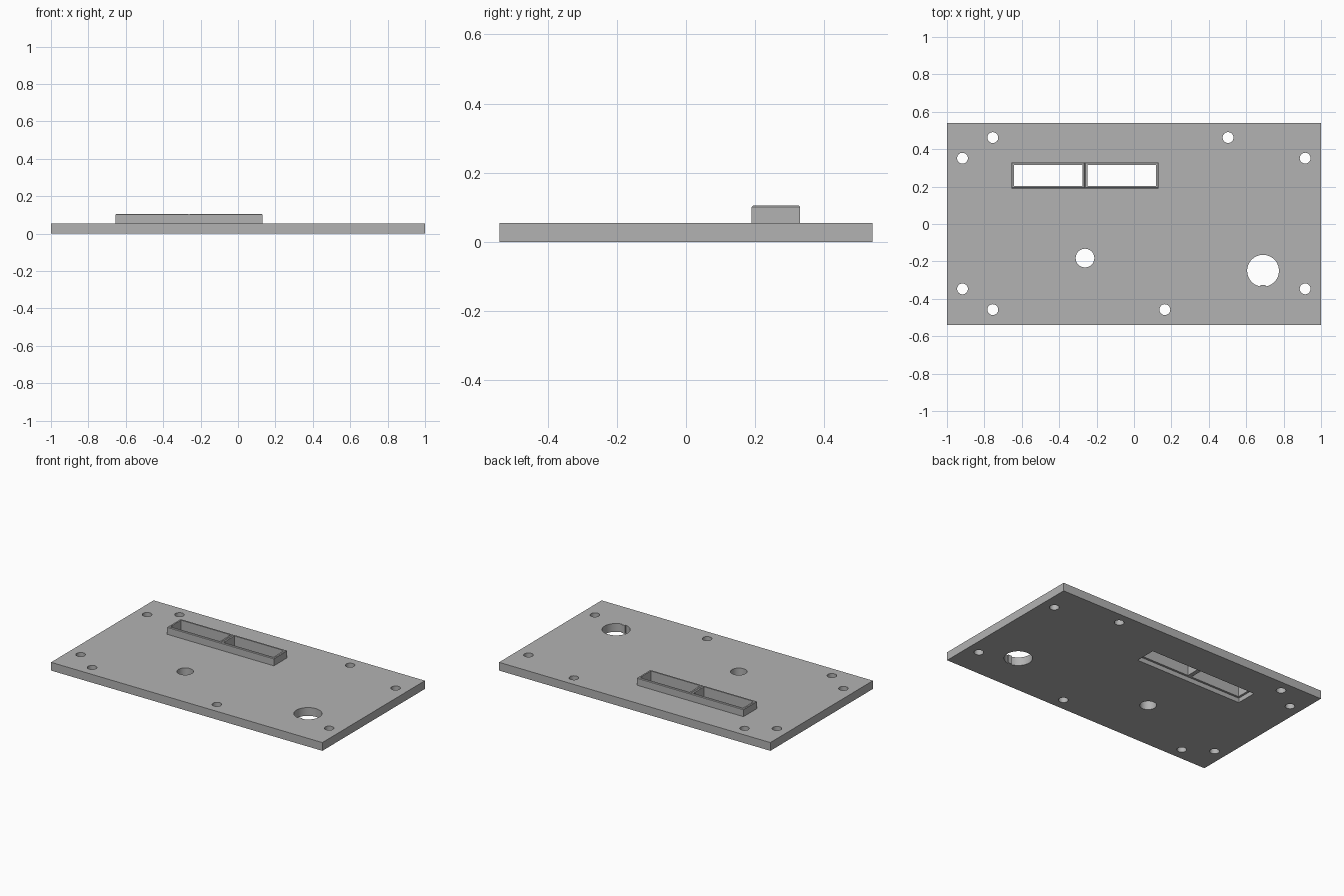
import bpy
import bmesh
from math import sin, cos, pi, asin

cube = bpy.data.objects.get("Cube")
if cube:
    bpy.data.objects.remove(cube, do_unlink=True)

# Plain grey plastic
grey = bpy.data.materials.new("grey_plastic")
grey.use_nodes = True
colour = (0.448, 0.448, 0.448, 1)
grey.diffuse_color = colour
grey.node_tree.nodes["Principled BSDF"].inputs["Base Color"].default_value = colour

HALF_X, HALF_Y, THICK = 1.0, 0.54, 0.055
SLOT_X = (-0.655, -0.262, 0.131)
SLOT_Y = (0.19, 0.33)


def make_object(name, bm):
    bmesh.ops.recalc_face_normals(bm, faces=bm.faces)
    mesh = bpy.data.meshes.new(name)
    bm.to_mesh(mesh)
    bm.free()
    mesh.materials.append(grey)
    obj = bpy.data.objects.new(name, mesh)
    bpy.context.collection.objects.link(obj)
    return obj


def rectangle(x0, x1, y0, y1):
    return [(x0, y0), (x1, y0), (x1, y1), (x0, y1)]


def circle(x, y, r, key=0, depth=0, steps=32):
    """Round outline; a key adds a small rib at its -y side."""
    gap = asin(key / r)
    sweep = 2 * pi - 2 * gap
    count = steps + 1 if key else steps
    pts = [(x + r * cos(-pi / 2 + gap + sweep * i / steps),
            y + r * sin(-pi / 2 + gap + sweep * i / steps)) for i in range(count)]
    if key:
        pts += [(x - key, y - r + depth), (x + key, y - r + depth)]
    return pts


def add_prism(bm, outline, z0, z1):
    low = [bm.verts.new((x, y, z0)) for x, y in outline]
    high = [bm.verts.new((x, y, z1)) for x, y in outline]
    bm.faces.new(low[::-1])
    bm.faces.new(high)
    n = len(outline)
    for i in range(n):
        j = (i + 1) % n
        bm.faces.new((low[i], low[j], high[j], high[i]))


# Base plate
bm = bmesh.new()
add_prism(bm, rectangle(-HALF_X, HALF_X, -HALF_Y, HALF_Y), 0, THICK)
plate = make_object("base_plate", bm)

# Cutter: screw holes, shaft hole, keyed hole and display slot
screws = [(-0.917, 0.352), (0.915, 0.352), (-0.917, -0.347), (0.915, -0.347),
          (-0.755, 0.462), (0.503, 0.462), (-0.755, -0.458), (0.165, -0.458)]
outlines = [circle(x, y, 0.029) for x, y in screws]
outlines.append(circle(-0.262, -0.182, 0.05))
outlines.append(circle(0.69, -0.25, 0.085, key=0.013, depth=0.009, steps=48))
outlines.append(rectangle(SLOT_X[0], SLOT_X[2], *SLOT_Y))
bm = bmesh.new()
for outline in outlines:
    add_prism(bm, outline, -0.1, 0.2)
cutter = make_object("hole_cutter", bm)
cutter.hide_render = True

cut = plate.modifiers.new("holes", "BOOLEAN")
cut.operation = "DIFFERENCE"
cut.solver = "EXACT"
cut.object = cutter
bpy.context.view_layer.update()
graph = bpy.context.evaluated_depsgraph_get()
plate_mesh = bpy.data.meshes.new_from_object(plate.evaluated_get(graph))
plate.modifiers.clear()
plate.data = plate_mesh
bpy.data.objects.remove(cutter, do_unlink=True)

# Two raised display frames, seated in the slot above a recessed underside
WALL, BEVEL, LEDGE, TOP = 0.014, 0.004, 0.03, 0.105
profile = [(0, LEDGE), (0, TOP - BEVEL), (BEVEL, TOP), (WALL, TOP), (WALL, LEDGE)]
for name, x0, x1 in (("right_display_frame", SLOT_X[0], SLOT_X[1]),
                     ("left_display_frame", SLOT_X[1], SLOT_X[2])):
    bm = bmesh.new()
    rings = []
    for inset, z in profile:
        corners = rectangle(x0 + inset, x1 - inset, SLOT_Y[0] + inset, SLOT_Y[1] - inset)
        rings.append([bm.verts.new((x, y, z)) for x, y in corners])
    for a, b in zip(rings, rings[1:] + rings[:1]):
        for i in range(4):
            j = (i + 1) % 4
            bm.faces.new((a[i], a[j], b[j], b[i]))
    make_object(name, bm)

# Smooth the hole walls, keep all edges crisp
bpy.ops.object.select_all(action="DESELECT")
plate.select_set(True)
bpy.context.view_layer.objects.active = plate
bpy.ops.object.shade_smooth_by_angle(angle=pi / 6)
